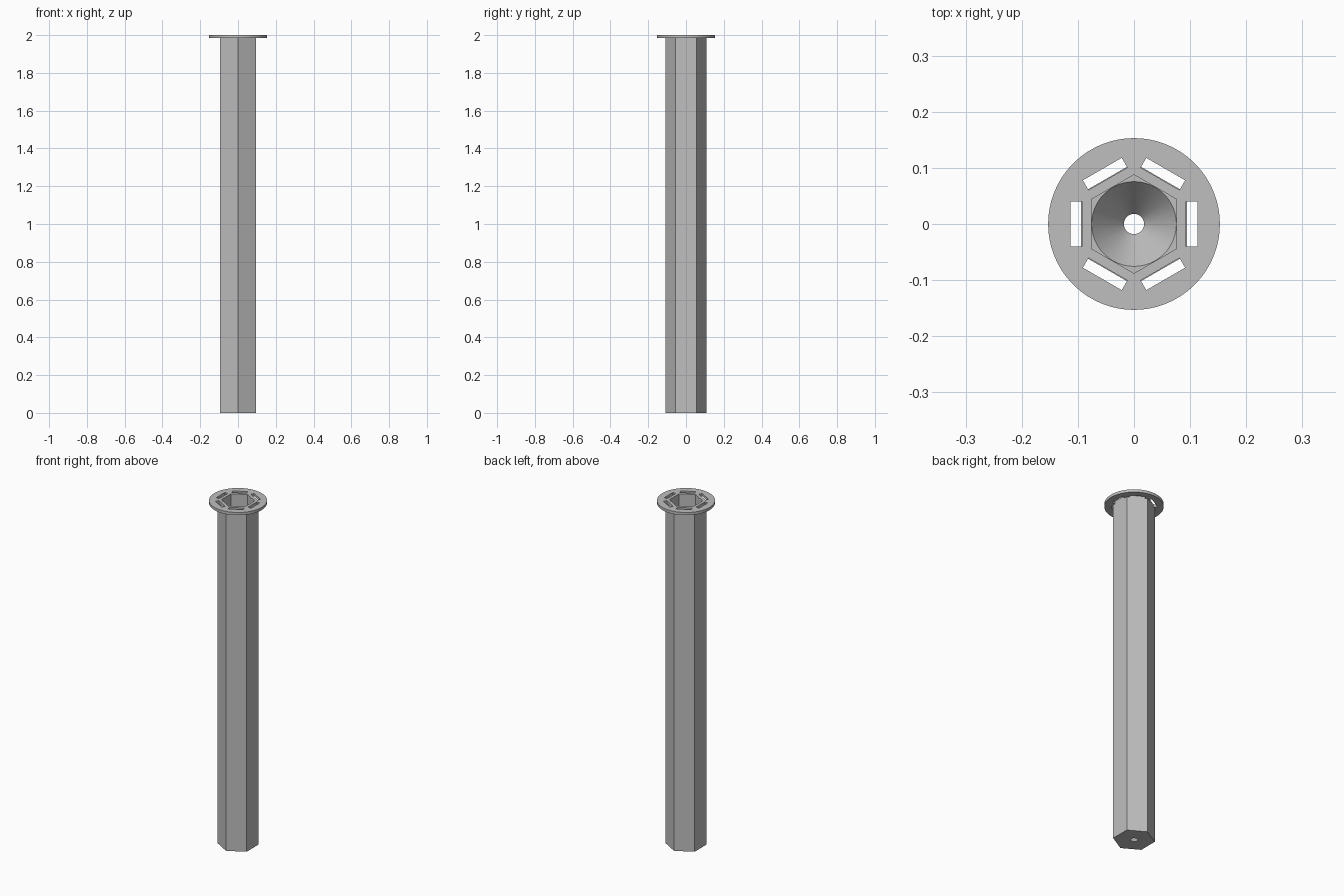
import bpy
import math

if "Cube" in bpy.data.objects:
    bpy.data.objects.remove(bpy.data.objects["Cube"], do_unlink=True)

HEIGHT = 2.0
FLANGE_THICK = 0.016
FLANGE_RADIUS = 0.153
OUTER_FLAT = 0.0945   # centre to outer hexagon side
INNER_FLAT = 0.076    # centre to bore side
FLOOR = 0.07          # height of the funnel at the closed end
HOLE_RADIUS = 0.018
EPS = 0.0003

grey = bpy.data.materials.new("plain grey")
grey.use_nodes = True
colour = (0.52, 0.52, 0.52, 1)
grey.diffuse_color = colour
grey.node_tree.nodes["Principled BSDF"].inputs["Base Color"].default_value = colour


def frustum(name, sides, r_low, r_high, z_low, z_high):
    """Upright prism or cone between two heights."""
    bpy.ops.mesh.primitive_cone_add(
        vertices=sides, radius1=r_low, radius2=r_high,
        depth=z_high - z_low, location=(0, 0, (z_low + z_high) / 2))
    obj = bpy.context.object
    obj.name = name
    return obj


def hex_prism(name, flat, z_low, z_high):
    radius = flat / math.cos(math.pi / 6)
    return frustum(name, 6, radius, radius, z_low, z_high)


def cut(target, cutter):
    """Subtract the cutter, then discard it."""
    mod = target.modifiers.new("cut", "BOOLEAN")
    mod.operation = "DIFFERENCE"
    mod.solver = "EXACT"
    mod.object = cutter
    bpy.ops.object.select_all(action="DESELECT")
    target.select_set(True)
    bpy.context.view_layer.objects.active = target
    bpy.ops.object.modifier_apply(modifier=mod.name)
    bpy.data.objects.remove(cutter, do_unlink=True)


def finish(obj):
    obj.data.materials.clear()
    obj.data.materials.append(grey)
    bpy.ops.object.select_all(action="DESELECT")
    obj.select_set(True)
    bpy.context.view_layer.objects.active = obj
    bpy.ops.object.shade_smooth_by_angle(angle=math.radians(30))


# Hexagonal tube with a funnel-shaped floor and drain hole
tube = hex_prism("hexagonal_tube", OUTER_FLAT, 0, HEIGHT - FLANGE_THICK)
cut(tube, hex_prism("bore_cutter", INNER_FLAT, FLOOR, HEIGHT + 0.1))
slope = (INNER_FLAT - 0.0005 - HOLE_RADIUS) / FLOOR
cut(tube, frustum("funnel_cutter", 72,
                  HOLE_RADIUS - slope * 0.004,
                  HOLE_RADIUS + slope * (FLOOR + EPS),
                  -0.004, FLOOR + EPS))
finish(tube)

# Round flange with hexagonal opening and six slots
flange = frustum("flange", 96, FLANGE_RADIUS, FLANGE_RADIUS,
                 HEIGHT - FLANGE_THICK, HEIGHT)
cut(flange, hex_prism("opening_cutter", INNER_FLAT, HEIGHT - 0.1, HEIGHT + 0.1))
for i in range(6):
    angle = i * math.pi / 3
    middle = 0.103
    bpy.ops.mesh.primitive_cube_add(
        size=1, rotation=(0, 0, angle),
        location=(middle * math.cos(angle), middle * math.sin(angle), HEIGHT))
    slot = bpy.context.object
    slot.scale = (0.02, 0.08, 0.1)
    bpy.context.view_layer.update()
    cut(flange, slot)
finish(flange)
